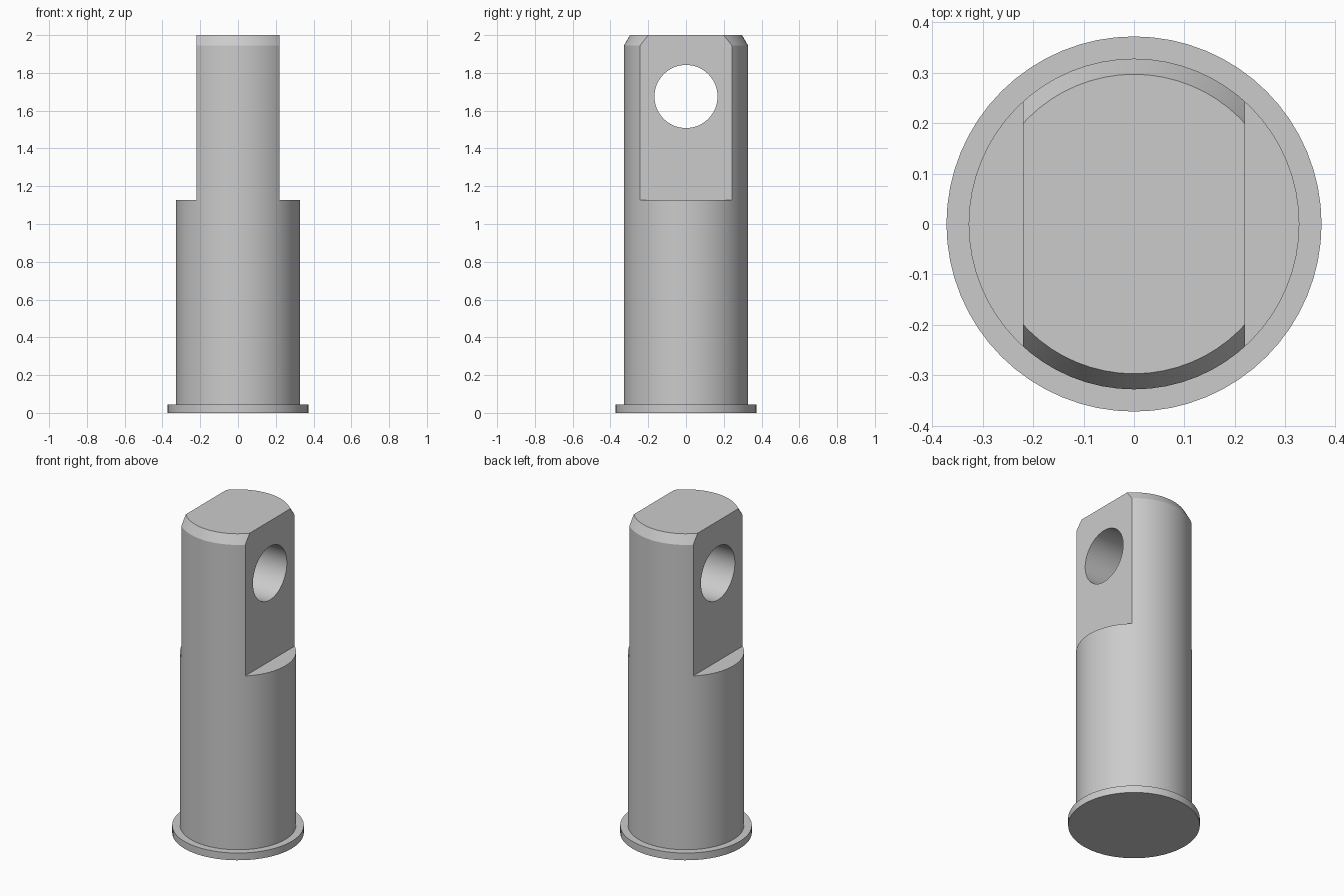
import bpy, bmesh, math
from mathutils import Matrix, Vector

old = bpy.data.objects.get("Cube")
if old:
    bpy.data.objects.remove(old, do_unlink=True)

GREY = (0.6, 0.6, 0.6, 1.0)
metal = bpy.data.materials.new("light grey metal")
metal.use_nodes = True
metal.diffuse_color = GREY
metal.node_tree.nodes["Principled BSDF"].inputs["Base Color"].default_value = GREY


def add_object(name, bm):
    bmesh.ops.recalc_face_normals(bm, faces=bm.faces)
    mesh = bpy.data.meshes.new(name)
    bm.to_mesh(mesh)
    bm.free()
    mesh.materials.append(metal)
    obj = bpy.data.objects.new(name, mesh)
    bpy.context.collection.objects.link(obj)
    return obj


def lathe(name, profile, steps):
    bm = bmesh.new()
    verts = [bm.verts.new((r, 0, z)) for r, z in profile]
    edges = [bm.edges.new(pair) for pair in zip(verts, verts[1:])]
    bmesh.ops.spin(bm, geom=verts + edges, cent=(0, 0, 0), axis=(0, 0, 1),
                   angle=math.tau, steps=steps)
    bmesh.ops.remove_doubles(bm, verts=bm.verts, dist=0.0001)
    # Merge the end fans into single flat caps
    for z in (profile[0][1], profile[-1][1]):
        fan = [f for f in bm.faces if all(abs(v.co.z - z) < 0.0001 for v in f.verts)]
        bmesh.ops.dissolve_faces(bm, faces=fan)
    return add_object(name, bm)


def cut(target, cutter):
    mod = target.modifiers.new(cutter.name, 'BOOLEAN')
    mod.operation = 'DIFFERENCE'
    mod.solver = 'EXACT'
    mod.object = cutter
    cutter.hide_render = True
    cutter.hide_set(True)


# Round pin with a bottom flange and a chamfered top
pin = lathe("clevis_pin", [(0, 0), (0.372, 0), (0.372, 0.045), (0.328, 0.045),
                           (0.328, 1.945), (0.297, 2), (0, 2)], 64)

# Flats milled on both sides of the tongue
for side, label in ((1, "left"), (-1, "right")):
    bm = bmesh.new()
    bmesh.ops.create_cube(bm, size=1, matrix=Matrix.Translation((side * 0.72, 0, 1.627)))
    bmesh.ops.scale(bm, vec=Vector((1, 1, 1)), verts=bm.verts)
    cut(pin, add_object(label + "_flat_cutter", bm))

# Cross hole through the tongue
bm = bmesh.new()
bmesh.ops.create_cone(bm, cap_ends=True, segments=64, radius1=0.167, radius2=0.167, depth=1,
                      matrix=Matrix.Translation((0, 0, 1.675)) @ Matrix.Rotation(math.pi / 2, 4, 'Y'))
cut(pin, add_object("cross_hole_cutter", bm))

# Apply the cuts, then remove the cutters
bpy.context.view_layer.objects.active = pin
pin.select_set(True)
for mod in list(pin.modifiers):
    cutter = mod.object
    bpy.ops.object.modifier_apply(modifier=mod.name)
    bpy.data.objects.remove(cutter, do_unlink=True)

bpy.ops.object.shade_smooth_by_angle(angle=math.radians(25))
